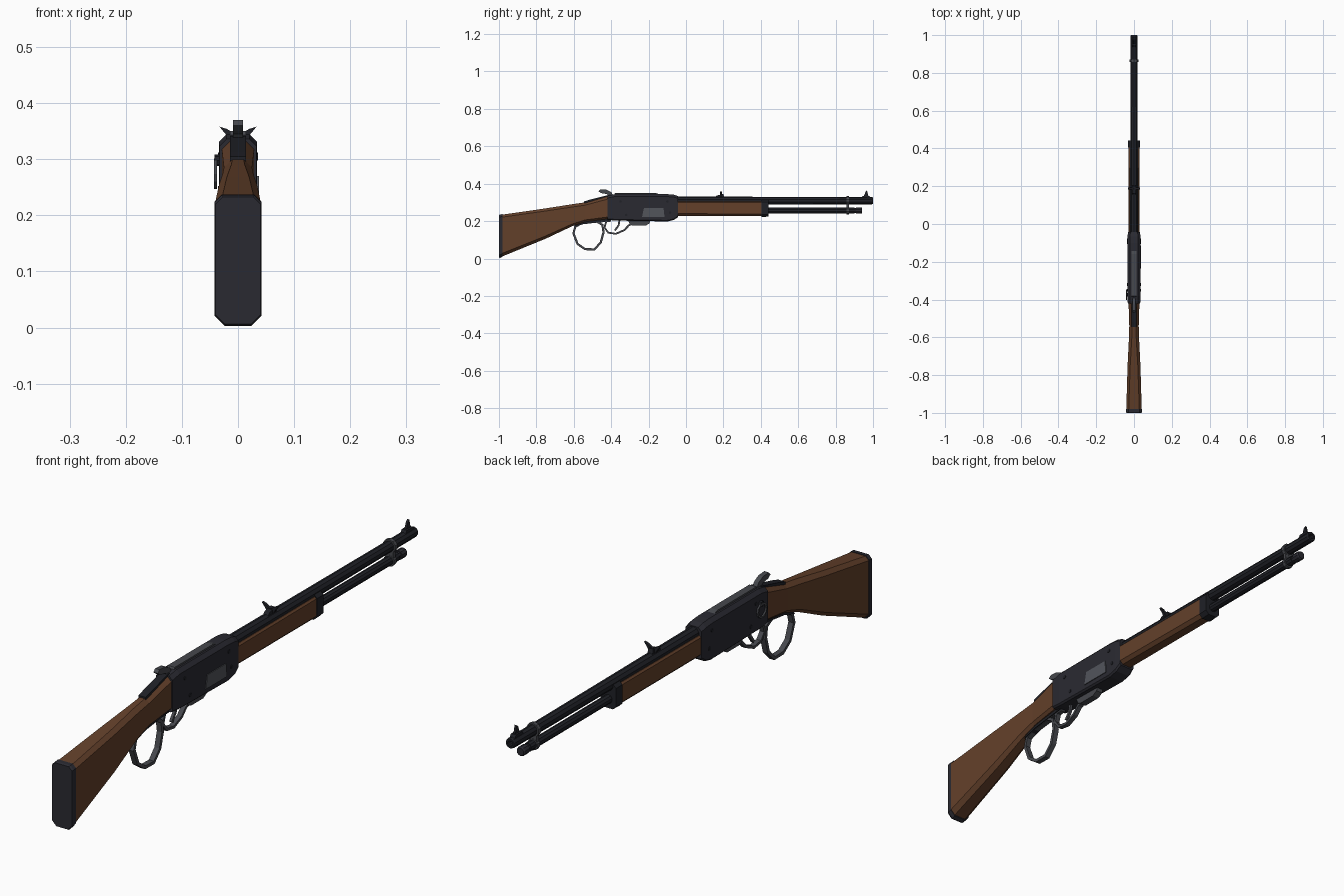
import bpy, bmesh, math
from mathutils import Vector


def mat(name, rgb):
    m = bpy.data.materials.new(name)
    m.diffuse_color = (*rgb, 1)
    return m


WOOD = mat("walnut wood", (0.125, 0.051, 0.023))
BLUED = mat("blued steel", (0.023, 0.023, 0.031))
BLACK = mat("black steel", (0.014, 0.015, 0.020))
STEEL = mat("worn steel", (0.062, 0.065, 0.075))
GATE = mat("bright steel", (0.085, 0.090, 0.105))


def finish(name, bm, material):
    bmesh.ops.recalc_face_normals(bm, faces=bm.faces)
    me = bpy.data.meshes.new(name)
    bm.to_mesh(me)
    bm.free()
    me.materials.append(material)
    ob = bpy.data.objects.new(name, me)
    bpy.context.collection.objects.link(ob)
    return ob


def skin(name, rings, material):
    """Join closed rings of points and cap both ends."""
    bm = bmesh.new()
    loops = [[bm.verts.new(p) for p in r] for r in rings]
    n = len(loops[0])
    for a, b in zip(loops, loops[1:]):
        for i in range(n):
            bm.faces.new((a[i], a[(i + 1) % n], b[(i + 1) % n], b[i]))
    bm.faces.new(loops[0])
    bm.faces.new(loops[-1])
    return finish(name, bm, material)


def loft(name, sections, material):
    """Chamfered sections along y: (y, bottom, top, half width, bottom chamfer, top chamfer)."""
    rings = []
    for y, b, t, w, cb, ct in sections:
        half = [(w - cb, b), (w, b + cb), (w, t - ct), (w - ct, t)]
        rings.append([(x, y, z) for x, z in half] + [(-x, y, z) for x, z in reversed(half)])
    return skin(name, rings, material)


def tube(name, steps, z, material, n=10, x=0):
    """Round part along y from (y, radius) steps."""
    return skin(name, [[(x + r * math.cos((i + .5) * math.tau / n), y,
                         z + r * math.sin((i + .5) * math.tau / n)) for i in range(n)]
                       for y, r in steps], material)


def plate(name, profile, x0, x1, material):
    """Side profile of (y, z) points extruded across x."""
    return skin(name, [[(x, y, z) for y, z in profile] for x in (x0, x1)], material)


def strap(name, path, w, t, material, closed=False):
    """Flat strip of half width w and half thickness t following a (y, z) path."""
    pts = [Vector(p) for p in path]
    n = len(pts)
    bm = bmesh.new()
    loops = []
    for i, p in enumerate(pts):
        a = pts[i - 1] if closed or i else p
        b = pts[(i + 1) % n] if closed or i < n - 1 else p
        d = (b - a).normalized()
        nrm = Vector((-d.y, d.x)) * t
        loops.append([bm.verts.new((x, p.x + s * nrm.x, p.y + s * nrm.y))
                      for x, s in ((-w, -1), (w, -1), (w, 1), (-w, 1))])
    for i in range(n if closed else n - 1):
        a, b = loops[i], loops[(i + 1) % n]
        for k in range(4):
            bm.faces.new((a[k], a[(k + 1) % 4], b[(k + 1) % 4], b[k]))
    if not closed:
        bm.faces.new(loops[0])
        bm.faces.new(loops[-1])
    return finish(name, bm, material)


def stud(name, y, z, r, x0, x1, material, n=8):
    """Short round pin across x."""
    return plate(name, [(y + r * math.cos(i * math.tau / n), z + r * math.sin(i * math.tau / n))
                        for i in range(n)], x0, x1, material)


# Buttstock and its end plate
loft("stock", [(-0.985, 0.010, 0.234, 0.041, 0.017, 0.013),
               (-0.75, 0.106, 0.268, 0.034, 0.015, 0.014),
               (-0.61, 0.172, 0.290, 0.027, 0.012, 0.015),
               (-0.54, 0.196, 0.300, 0.025, 0.010, 0.015),
               (-0.41, 0.213, 0.336, 0.029, 0.010, 0.016)], WOOD)
loft("butt_plate", [(-1.0, 0.006, 0.233, 0.040, 0.017, 0.013),
                    (-0.994, 0.003, 0.236, 0.042, 0.018, 0.013),
                    (-0.980, 0.009, 0.237, 0.042, 0.018, 0.013)], BLUED)

# Tangs over and under the wrist
plate("upper_tang", [(-0.545, 0.290), (-0.545, 0.305), (-0.52, 0.313), (-0.41, 0.341),
                     (-0.40, 0.30)], -0.014, 0.014, BLACK)
plate("lower_tang", [(-0.60, 0.168), (-0.59, 0.185), (-0.40, 0.225), (-0.40, 0.203),
                     (-0.54, 0.186)], -0.013, 0.013, BLACK)

# Receiver with bolt, loading gate, pins
loft("receiver", [(-0.42, 0.207, 0.336, 0.033, 0.006, 0.013),
                  (-0.38, 0.203, 0.344, 0.034, 0.006, 0.013),
                  (-0.10, 0.198, 0.344, 0.034, 0.006, 0.013),
                  (-0.065, 0.206, 0.341, 0.034, 0.006, 0.013),
                  (-0.042, 0.222, 0.334, 0.032, 0.006, 0.013)], BLUED)
plate("bolt", [(-0.385, 0.34), (-0.38, 0.350), (-0.16, 0.350), (-0.13, 0.34)],
      -0.014, 0.014, STEEL)
plate("loading_gate", [(-0.235, 0.222), (-0.225, 0.270), (-0.12, 0.270), (-0.115, 0.222)],
      0.030, 0.037, GATE)
for i, (y, z) in enumerate([(-0.32, 0.233), (-0.085, 0.245), (-0.35, 0.305), (-0.10, 0.305)]):
    stud(f"receiver_pin_{i}", y, z, 0.007, -0.036, 0.036, BLACK)

# Saddle ring on the left side
stud("ring_stud", -0.375, 0.298, 0.010, -0.042, -0.030, BLACK)
ring = strap("saddle_ring", [(-0.375 + 0.024 * math.cos(i * math.tau / 12),
                              0.274 + 0.024 * math.sin(i * math.tau / 12)) for i in range(12)],
             0.003, 0.003, STEEL, True)
ring.location.x = -0.040

# Hammer
plate("hammer", [(-0.40, 0.32), (-0.425, 0.345), (-0.455, 0.350), (-0.468, 0.360),
                 (-0.458, 0.370), (-0.425, 0.368), (-0.400, 0.355), (-0.385, 0.33)],
      -0.009, 0.009, STEEL)

# Lever loop, trigger guard and trigger
strap("lever_loop", [(-0.56, 0.188), (-0.592, 0.170), (-0.602, 0.135), (-0.580, 0.078),
                     (-0.540, 0.050), (-0.490, 0.049), (-0.456, 0.085), (-0.441, 0.140),
                     (-0.447, 0.180), (-0.475, 0.196)], 0.010, 0.006, STEEL)
strap("lever_bar", [(-0.57, 0.186), (-0.475, 0.197), (-0.40, 0.202)], 0.009, 0.005, STEEL)
strap("trigger_guard", [(-0.425, 0.203), (-0.436, 0.165), (-0.415, 0.138), (-0.375, 0.132),
                        (-0.330, 0.152), (-0.305, 0.178), (-0.27, 0.190)],
      0.009, 0.005, STEEL)
strap("trigger", [(-0.355, 0.21), (-0.360, 0.178), (-0.380, 0.150)], 0.005, 0.005, STEEL)
plate("lever_link", [(-0.31, 0.205), (-0.30, 0.182), (-0.285, 0.176), (-0.215, 0.176),
                     (-0.195, 0.188), (-0.19, 0.205)], -0.013, 0.013, STEEL)

# Wooden fore-end and steel cap
loft("fore_end", [(-0.045, 0.228, 0.306, 0.030, 0.012, 0.006),
                  (0.41, 0.226, 0.306, 0.028, 0.012, 0.006)], WOOD)
loft("fore_end_cap", [(0.405, 0.222, 0.314, 0.031, 0.013, 0.012),
                      (0.442, 0.224, 0.314, 0.031, 0.013, 0.012)], BLACK)

# Barrel with hollow muzzle, magazine tube and band
tube("barrel", [(-0.06, 0.023), (0.40, 0.021), (0.995, 0.019), (1.0, 0.017),
                (1.0, 0.010), (0.96, 0.010)], 0.309, BLACK)
tube("magazine_tube", [(0.40, 0.016), (0.90, 0.016)], 0.257, BLACK)
tube("magazine_cap", [(0.895, 0.013), (0.91, 0.013), (0.91, 0.017), (0.937, 0.017),
                      (0.942, 0.014)], 0.257, BLUED)
tube("barrel_band_upper", [(0.858, 0.025), (0.872, 0.025)], 0.309, STEEL)
tube("barrel_band_lower", [(0.858, 0.021), (0.872, 0.021)], 0.257, STEEL)
loft("barrel_band_web", [(0.859, 0.262, 0.300, 0.016, 0.002, 0.002),
                         (0.871, 0.262, 0.300, 0.016, 0.002, 0.002)], STEEL)

# Front sight
plate("front_sight_base", [(0.935, 0.322), (0.945, 0.335), (0.980, 0.335), (0.990, 0.322)],
      -0.010, 0.010, BLACK)
plate("front_sight_blade", [(0.950, 0.33), (0.960, 0.358), (0.968, 0.364), (0.976, 0.33)],
      -0.004, 0.004, BLACK)

# Rear sight: ramp and notched leaf
plate("rear_sight_ramp", [(0.155, 0.326), (0.165, 0.337), (0.20, 0.345), (0.205, 0.326)],
      -0.010, 0.010, BLACK)
leaf = [(-0.012, 0.328), (0.012, 0.328), (0.020, 0.342), (0.033, 0.358), (0.020, 0.354),
        (0.0, 0.342), (-0.020, 0.354), (-0.033, 0.358), (-0.020, 0.342)]
skin("rear_sight_leaf", [[(x, y, z) for x, z in leaf] for y in (0.182, 0.192)], BLACK)
